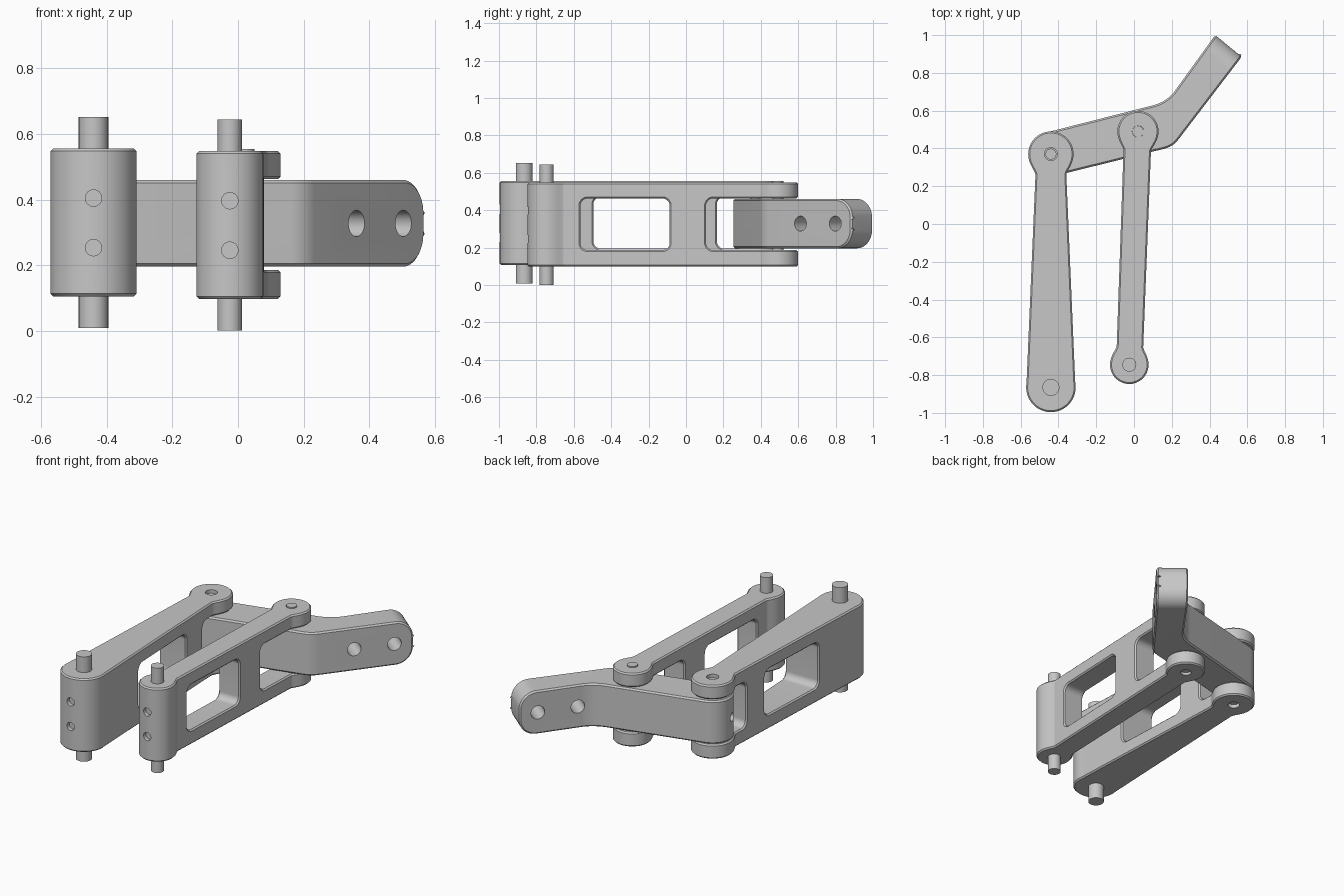
import bpy, bmesh, math
from mathutils import Vector, Matrix

cube = bpy.data.objects.get("Cube")
if cube:
    bpy.data.objects.remove(cube, do_unlink=True)

GREY = (0.57, 0.57, 0.57, 1)
metal = bpy.data.materials.new("grey_metal")
metal.use_nodes = True
metal.diffuse_color = GREY
metal.node_tree.nodes["Principled BSDF"].inputs["Base Color"].default_value = GREY

UP = Vector((0, 0, 1))
Y = Vector((0, 1, 0))


def add_object(name, bm):
    bmesh.ops.recalc_face_normals(bm, faces=bm.faces)
    mesh = bpy.data.meshes.new(name)
    bm.to_mesh(mesh)
    bm.free()
    obj = bpy.data.objects.new(name, mesh)
    bpy.context.collection.objects.link(obj)
    mesh.materials.append(metal)
    return obj


def prism(name, outline, low, high, matrix=Matrix()):
    """Extrude a 2D outline along the local z of a frame."""
    bm = bmesh.new()
    face = bm.faces.new([bm.verts.new((p[0], p[1], low)) for p in outline])
    new = bmesh.ops.extrude_face_region(bm, geom=[face])["geom"]
    verts = [v for v in new if isinstance(v, bmesh.types.BMVert)]
    bmesh.ops.translate(bm, verts=verts, vec=(0, 0, high - low))
    bm.transform(matrix)
    return add_object(name, bm)


def rod(name, start, end, radius):
    start, end = Vector(start), Vector(end)
    axis = end - start
    bm = bmesh.new()
    bmesh.ops.create_cone(bm, cap_ends=True, segments=32, radius1=radius, radius2=radius, depth=axis.length)
    bm.transform(Matrix.Translation((start + end) / 2) @ axis.to_track_quat("Z", "Y").to_matrix().to_4x4())
    return add_object(name, bm)


def apply_modifiers(obj):
    bpy.context.view_layer.update()
    graph = bpy.context.evaluated_depsgraph_get()
    mesh = bpy.data.meshes.new_from_object(obj.evaluated_get(graph))
    obj.modifiers.clear()
    obj.data = mesh


def cut(obj, cutter):
    mod = obj.modifiers.new("cut", "BOOLEAN")
    mod.operation, mod.solver, mod.object = "DIFFERENCE", "EXACT", cutter
    apply_modifiers(obj)
    bpy.data.objects.remove(cutter, do_unlink=True)


def chamfer(obj, width):
    mod = obj.modifiers.new("chamfer", "BEVEL")
    mod.width, mod.segments, mod.limit_method = width, 1, "ANGLE"
    mod.angle_limit = math.radians(40)
    mod.use_clamp_overlap = False
    apply_modifiers(obj)


def arc(centre, radius, start, end, steps=12):
    """Points on a circle between two angles in degrees."""
    angles = [math.radians(start + (end - start) * i / steps) for i in range(steps + 1)]
    return [Vector((centre[0] + radius * math.cos(a), centre[1] + radius * math.sin(a))) for a in angles]


def rounded_box(x0, x1, y0, y1, r):
    return (arc((x0 + r, y0 + r), r, 180, 270) + arc((x1 - r, y0 + r), r, 270, 360)
            + arc((x1 - r, y1 - r), r, 0, 90) + arc((x0 + r, y1 - r), r, 90, 180))


def frame(direction):
    """Local x along direction, local y up."""
    side = direction.cross(UP)
    return Matrix((direction, UP, side)).transposed().to_4x4()


def arm_outline(front, rear, front_r, rear_r, front_w, rear_w, front_fillet, rear_fillet):
    """Two round ends joined by a tapered bar with soft necks."""
    axis = rear - front
    length = axis.length
    u = axis.normalized()
    v = Vector((u.y, -u.x))
    samples = []
    for centre, r, sign, k in ((0, front_r, -1, front_fillet), (length, rear_r, 1, rear_fillet)):
        end = []
        for i in range(33):
            ang = math.pi * i / 32
            s = centre + sign * r * math.cos(ang)
            w = r * math.sin(ang)
            if i > 16:
                bar = front_w + (rear_w - front_w) * s / length
                w = max(w, bar) + max(k - abs(w - bar), 0) ** 2 / (4 * k)
            end.append((s, max(w, 0)))
        samples += end if sign < 0 else end[::-1]
    right = [front + u * s + v * w for s, w in samples]
    left = [front + u * s - v * w for s, w in samples[1:-1]]
    return right + left[::-1]


def forked_arm(name, front, rear, shape, z0, window, fork_start, pin_r, bore_r):
    front, rear = Vector(front), Vector(rear)
    z1 = z0 + 0.45
    arm = prism(name, arm_outline(front, rear, *shape), z0, z1)
    # window and rear fork
    for y0, y1 in (window, (fork_start, 1.2)):
        cut(arm, prism("cutter", rounded_box(y0, y1, z0 + 0.088, z1 - 0.085, 0.04), -1, 1, frame(Y)))
    chamfer(arm, 0.008)
    # clamp screw recesses
    for z in (z0 + 0.148, z0 + 0.299):
        tip = front.y - shape[0]
        cut(arm, rod("cutter", (front.x, tip - 0.1, z), (front.x, tip + 0.025, z), 0.025))
    # rear pivot bore and front pivot pin
    cut(arm, rod("cutter", (*rear, 0), (*rear, 0.7), bore_r))
    pin = rod(name + "_front_pin", (*front, z0 - 0.097), (*front, z1 + 0.096), pin_r)
    return arm, pin


# Two parallel arms
large_arm, large_pin = forked_arm(
    "large_arm", (-0.44, -0.865), (-0.44, 0.37), (0.131, 0.12, 0.13, 0.077, 0.002, 0.035),
    0.106, (-0.495, -0.005), 0.165, 0.045, 0.034)
small_arm, small_pin = forked_arm(
    "small_arm", (-0.025, -0.745), (0.021, 0.49), (0.102, 0.109, 0.07, 0.073, 0.035, 0.035),
    0.098, (-0.565, -0.087), 0.107, 0.037, 0.0305)

# Rear pins
large_rear_pin = rod("large_arm_rear_pin", (-0.44, 0.37, 0.125), (-0.44, 0.37, 0.537), 0.029)
small_rear_pin = rod("small_arm_rear_pin", (0.021, 0.49, 0.115), (0.021, 0.49, 0.555), 0.03)

# Bent link: round tail, soft bend, straight tip
tail = Vector((-0.44, 0.37))
r = 0.117
lean, turn = 14.6, 50.2
d1 = Vector((math.cos(math.radians(lean)), math.sin(math.radians(lean)), 0))
d2 = Vector((math.cos(math.radians(turn)), math.sin(math.radians(turn)), 0))
side = d2.cross(UP)
outline = (arc(tail, r, lean + 90, lean + 270, 24)
           + arc((0.131, 0.525), 0.13, lean - 90, turn - 90, 8)
           + [Vector((0.57, 0.885)), Vector((0.43, 1.0))]
           + arc((0.05, 0.832), 0.21, turn - 90, lean - 90, 8))
link = prism("bent_link", outline, 0.196, 0.46)

# Round the upper and lower corners of the tip
tip = Vector((0.50, 0.943, 0)).dot(d2)
for zc, sign in ((0.36, 1), (0.296, -1)):
    corner = arc((tip - 0.1, zc), 0.1, 0, 90 * sign) + [
        Vector((tip - 0.1, zc + sign * 0.2)), Vector((tip + 0.1, zc + sign * 0.2)), Vector((tip + 0.1, zc))]
    cut(link, prism("cutter", corner, -2, 2, frame(d2)))
chamfer(link, 0.009)

# Mounting holes across the link tip
for x, y in ((0.35, 0.621), (0.50, 0.801)):
    p = Vector((x, y, 0.328))
    cut(link, rod("cutter", p - side * 0.4, p + side * 0.1, 0.04))

# Stepped screw hole at the bend and screw hole at the tail
bend = Vector((0.125, 0.395, 0.328))
inward = Vector((-0.72, 0.69, 0))
cut(link, rod("cutter", bend - inward * 0.1, bend + inward * 0.04, 0.035))
cut(link, rod("cutter", bend, bend + inward * 0.10, 0.022))
end = Vector((*tail, 0.328)) - d1 * r
cut(link, rod("cutter", end - d1 * 0.1, end + d1 * 0.06, 0.025))

# Smooth curved walls, keep crisp edges
for obj in (large_arm, small_arm, link, large_pin, small_pin, large_rear_pin, small_rear_pin):
    bpy.ops.object.select_all(action="DESELECT")
    obj.select_set(True)
    bpy.context.view_layer.objects.active = obj
    bpy.ops.object.shade_smooth_by_angle(angle=math.radians(30))
